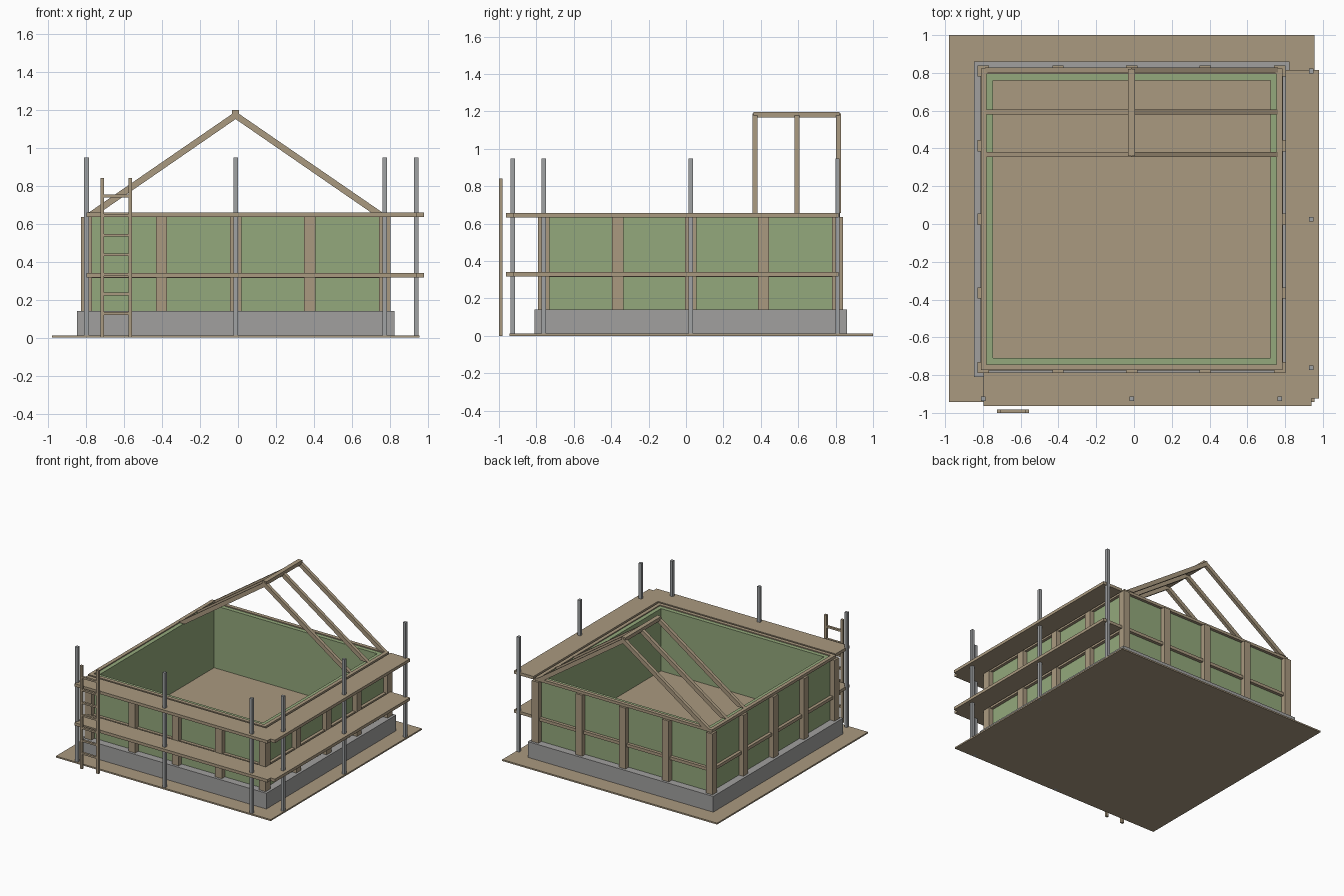
import bpy
import bmesh
from mathutils import Vector

if "Cube" in bpy.data.objects:
    bpy.data.objects.remove(bpy.data.objects["Cube"], do_unlink=True)


def material(name, rgb):
    m = bpy.data.materials.new(name)
    m.use_nodes = True
    m.diffuse_color = (*rgb, 1)
    m.node_tree.nodes["Principled BSDF"].inputs["Base Color"].default_value = (*rgb, 1)
    return m


WOOD = material("timber brown", (0.40, 0.32, 0.215))
GREEN = material("wall green", (0.295, 0.395, 0.20))
CONCRETE = material("concrete grey", (0.355, 0.352, 0.345))
STEEL = material("steel grey", (0.35, 0.36, 0.37))

CX, CY = -0.0125, 0.025   # centre of the house on its plot
BASE, TOP = 0.14, 0.635   # wall foot and wall head


def finish(name, bm, mat):
    bmesh.ops.recalc_face_normals(bm, faces=bm.faces)
    mesh = bpy.data.meshes.new(name)
    bm.to_mesh(mesh)
    bm.free()
    mesh.materials.append(mat)
    obj = bpy.data.objects.new(name, mesh)
    bpy.context.collection.objects.link(obj)
    return obj


def box(name, x, y, z, mat):
    """Box from (min, max) ranges."""
    bm = bmesh.new()
    bmesh.ops.create_cube(bm, size=1)
    for v in bm.verts:
        v.co = Vector([(a + b) / 2 + c * (b - a) for (a, b), c in zip((x, y, z), v.co)])
    return finish(name, bm, mat)


def span(centre, width):
    return (centre - width / 2, centre + width / 2)


def ring(name, outer, inner, z, mat):
    """Square frame around the house centre."""
    bm = bmesh.new()
    corners = ((-1, -1), (1, -1), (1, 1), (-1, 1))
    loops = [[bm.verts.new((CX + r * sx, CY + r * sy, h)) for sx, sy in corners]
             for r, h in ((outer, z[0]), (outer, z[1]), (inner, z[1]), (inner, z[0]))]
    for k in range(4):
        a, b = loops[k], loops[(k + 1) % 4]
        for i in range(4):
            j = (i + 1) % 4
            bm.faces.new((a[i], a[j], b[j], b[i]))
    return finish(name, bm, mat)


# Ground, foundation and floor
box("ground_board", (-0.98, 0.955), (-0.943, 1.0), (0, 0.012), WOOD)
ring("foundation", 0.835, 0.72, (0.005, BASE), CONCRETE)
box("floor", span(CX, 1.5), span(CY, 1.5), (0.1, BASE + 0.003), WOOD)

# Walls with rails and head beam
ring("walls", 0.775, 0.735, (BASE, 0.65), GREEN)
ring("middle_rail", 0.8, 0.765, (0.315, 0.34), WOOD)
ring("head_beam", 0.798, 0.768, (TOP, 0.658), WOOD)

# Corner posts and three wall posts per side
for sx in (-1, 1):
    for sy in (-1, 1):
        box("corner_post", span(CX + sx * 0.785, 0.06), span(CY + sy * 0.785, 0.06),
            (BASE, TOP), WOOD)
for s in (-1, 1):
    for offset in (-0.39, 0, 0.39):
        box("wall_post", span(CX + offset, 0.06), span(CY + s * 0.79, 0.05), (BASE, TOP), WOOD)
        box("wall_post", span(CX + s * 0.79, 0.05), span(CY + offset, 0.06), (BASE, TOP), WOOD)

# Roof trusses and ridge beam
PROFILE = ((-0.775, 0.657), (0, 1.19), (0.775, 0.657), (0.715, 0.657), (0, 1.15), (-0.715, 0.657))
for y in (0.368, 0.593, 0.815):
    bm = bmesh.new()
    face = bm.faces.new([bm.verts.new((CX + px, y - 0.0135, pz)) for px, pz in PROFILE])
    extruded = bmesh.ops.extrude_face_region(bm, geom=[face])["geom"]
    bmesh.ops.translate(bm, vec=(0, 0.027, 0),
                        verts=[g for g in extruded if isinstance(g, bmesh.types.BMVert)])
    finish("rafter_pair", bm, WOOD)
box("ridge_beam", span(CX, 0.036), (0.36, 0.82), (1.168, 1.197), WOOD)

# Scaffold walkways on two levels
for level in (0.317, 0.634):
    z = (level, level + 0.024)
    box("front_walkway", (-0.797, 0.94), (-0.963, -0.787), z, WOOD)
    box("side_walkway", (0.803, 0.98), (-0.925, 0.815), z, WOOD)

# Scaffold poles
for offset in (-0.785, 0, 0.785):
    box("front_pole", span(CX + offset, 0.024), span(-0.926, 0.024), (0, 0.947), STEEL)
    box("side_pole", span(0.938, 0.024), span(CY + offset, 0.024), (0, 0.947), STEEL)

# Ladder
LADDER_Y = (-1.0, -0.982)
for x in (-0.715, -0.567):
    box("ladder_rail", span(x, 0.02), LADDER_Y, (0, 0.84), WOOD)
for i in range(7):
    box("ladder_rung", (-0.71, -0.57), LADDER_Y, span(0.127 + i * 0.103, 0.015), WOOD)
